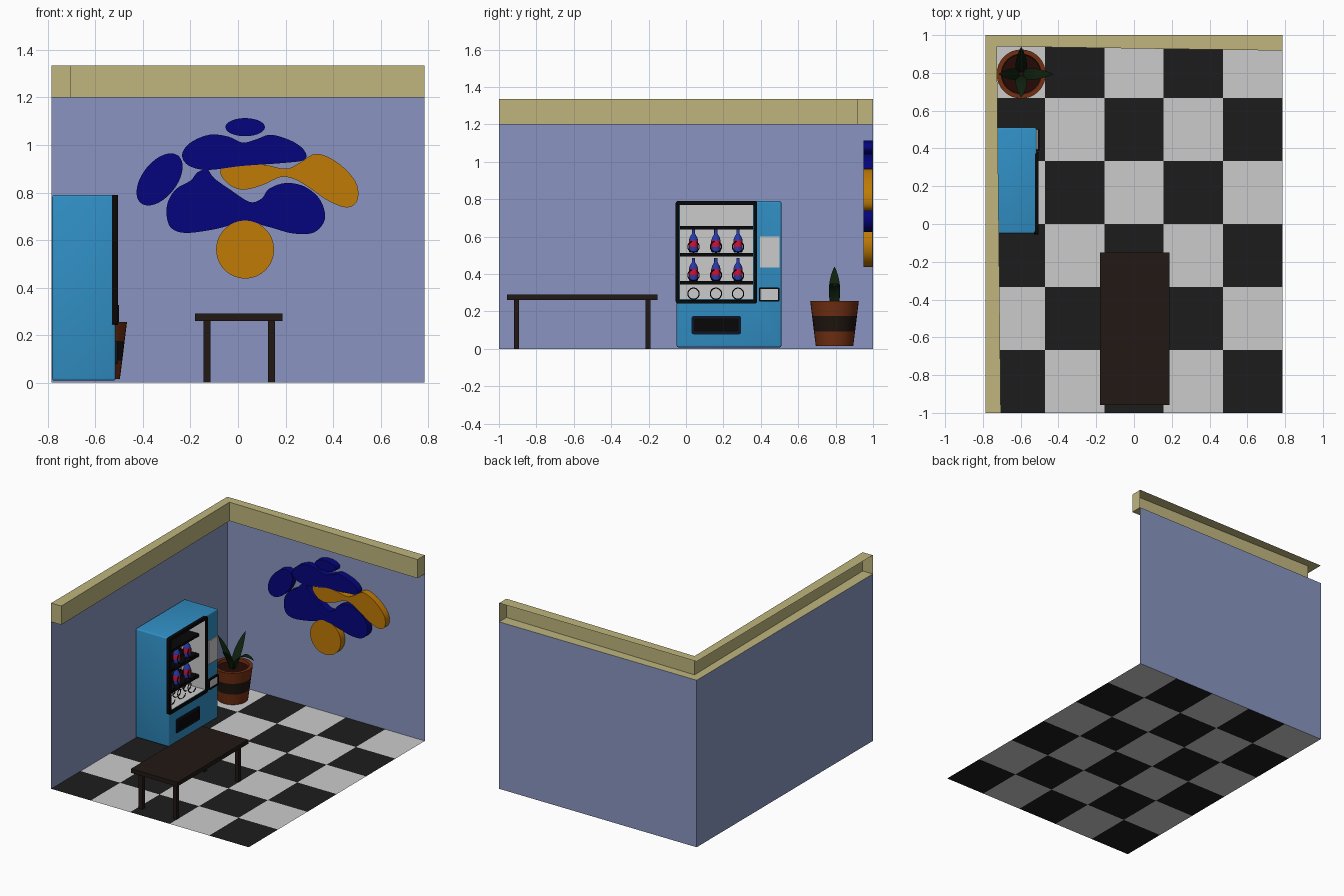
import bpy, bmesh
from math import sin, cos, pi, radians
from mathutils import Vector

if "Cube" in bpy.data.objects:
    bpy.data.objects.remove(bpy.data.objects["Cube"])


def mat(name, r, g, b):
    m = bpy.data.materials.new(name)
    m.diffuse_color = [(c / 255) ** 2.2 for c in (r, g, b)] + [1]
    m.use_nodes = True
    m.node_tree.nodes["Principled BSDF"].inputs["Base Color"].default_value = m.diffuse_color
    return m


WALL, TRIM = mat("wall_blue", 136, 148, 192), mat("trim_sand", 190, 180, 125)
DARK, LIGHT = mat("tile_dark", 34, 34, 34), mat("tile_light", 190, 190, 190)
BLUE, BLACK = mat("cabinet_blue", 52, 142, 196), mat("black", 16, 16, 16)
NAVY, ORANGE = mat("art_navy", 13, 13, 125), mat("art_orange", 190, 122, 15)
WOOD, CLAY = mat("dark_wood", 38, 30, 27), mat("clay", 112, 50, 25)
BAND, SOIL = mat("pot_band", 36, 27, 22), mat("soil", 40, 18, 14)
LEAF, FLAP = mat("leaf", 22, 38, 22), mat("flap", 20, 28, 42)
RED, COLA = mat("label_red", 200, 25, 60), mat("bottle_blue", 45, 60, 170)


def finish(name, bm, mats, smooth=False, recalc=True):
    if recalc:
        bmesh.ops.recalc_face_normals(bm, faces=bm.faces)
    me = bpy.data.meshes.new(name)
    bm.to_mesh(me)
    bm.free()
    for m in mats:
        me.materials.append(m)
    ob = bpy.data.objects.new(name, me)
    bpy.context.collection.objects.link(ob)
    if smooth:
        bpy.ops.object.select_all(action='DESELECT')
        ob.select_set(True)
        bpy.context.view_layer.objects.active = ob
        bpy.ops.object.shade_smooth_by_angle(angle=radians(35))
    return ob


def box(name, xs, ys, zs, m=None, bevel=0.0):
    bm = bmesh.new()
    bmesh.ops.create_cube(bm, size=1)
    for v in bm.verts:
        v.co = [a[0] if c < 0 else a[1] for c, a in zip(v.co, (xs, ys, zs))]
    if bevel:
        bmesh.ops.bevel(bm, geom=bm.edges[:], offset=bevel, segments=3, profile=0.5, affect='EDGES')
    return finish(name, bm, [m] if m else [], bevel > 0)


def sheet(name, corners, m):
    bm = bmesh.new()
    bm.faces.new([bm.verts.new(c) for c in corners])
    return finish(name, bm, [m], recalc=False)


def lathe(name, centre, profile, seg_mats, mats, n):
    """Revolve (radius, z) points about z; seg_mats gives a slot per profile segment."""
    bm = bmesh.new()
    rings = [[bm.verts.new((centre[0] + r * cos(2 * pi * i / n), centre[1] + r * sin(2 * pi * i / n), centre[2] + z))
              for i in range(n)] for r, z in profile]
    for a, b, s in zip(rings, rings[1:], seg_mats):
        for i in range(n):
            j = (i + 1) % n
            bm.faces.new((a[i], a[j], b[j], b[i])).material_index = s
    bm.faces.new(rings[0]).material_index = seg_mats[0]
    bm.faces.new(rings[-1]).material_index = seg_mats[-1]
    return finish(name, bm, mats, True)


def round_rect(ys, zs, r, n=4):
    pts = []
    for k, (y, z) in enumerate(((ys[1] - r, zs[1] - r), (ys[0] + r, zs[1] - r),
                                (ys[0] + r, zs[0] + r), (ys[1] - r, zs[0] + r))):
        pts += [(y + r * cos((k + i / n) * pi / 2), z + r * sin((k + i / n) * pi / 2)) for i in range(n + 1)]
    return pts


def frame(name, xs, ys, zs, t, m, r=0.012):
    """Rounded rectangular frame facing +x with border t."""
    outer = round_rect(ys, zs, r)
    inner = round_rect((ys[0] + t, ys[1] - t), (zs[0] + t, zs[1] - t), r * 0.4)
    bm = bmesh.new()
    loops = [[bm.verts.new((x, y, z)) for y, z in p]
             for p, x in ((outer, xs[0]), (outer, xs[1]), (inner, xs[1]), (inner, xs[0]))]
    n = len(outer)
    for k in range(4):
        a, b = loops[k], loops[(k + 1) % 4]
        for i in range(n):
            bm.faces.new((a[i], a[(i + 1) % n], b[(i + 1) % n], b[i]))
    return finish(name, bm, [m], True)


def art(name, pts, m, steps=5):
    """Smooth closed outline in x-z, raised off the back wall."""
    n, out = len(pts), []
    p = [Vector(q) for q in pts]
    for i in range(n):
        a, b, c, d = p[i - 1], p[i], p[(i + 1) % n], p[(i + 2) % n]
        for s in range(steps):
            t = s / steps
            out.append(0.5 * (2 * b + (c - a) * t + (2 * a - 5 * b + 4 * c - d) * t * t
                              + (3 * b - a - 3 * c + d) * t ** 3))
    bm = bmesh.new()
    f = bm.faces.new([bm.verts.new((q.x, 0.998, q.y)) for q in out])
    ext = bmesh.ops.extrude_face_region(bm, geom=[f])["geom"]
    for v in ext:
        if isinstance(v, bmesh.types.BMVert):
            v.co.y = 0.95
    return finish(name, bm, [m], True)


def ellipse(cx, cz, a, b, deg=0, n=12):
    c, s = cos(radians(deg)), sin(radians(deg))
    return [(cx + a * cos(t) * c - b * sin(t) * s, cz + a * cos(t) * s + b * sin(t) * c)
            for t in (2 * pi * i / n for i in range(n))]


# Checkered floor
X = 0.785
bm = bmesh.new()
bmesh.ops.create_grid(bm, x_segments=5, y_segments=6, size=1)
for v in bm.verts:
    v.co.x *= X
for f in bm.faces:
    c = f.calc_center_median()
    f.material_index = (int((c.x + X) / (2 * X / 5)) + int((c.y + 1) * 3)) % 2
finish("floor", bm, [DARK, LIGHT], recalc=False)

# Walls
sheet("left_wall", [(-X, 1, 0), (-X, -1, 0), (-X, -1, 1.2), (-X, 1, 1.2)], WALL)
sheet("back_wall", [(X, 1, 0), (-X, 1, 0), (-X, 1, 1.2), (X, 1, 1.2)], WALL)

# Ceiling trim: mitred channel, open at the back
bm = bmesh.new()
st = []
for o, i in (((-X, -1), (-0.705, -1)), ((-X, 1), (-0.726, 0.94)), ((X, 1), (X, 0.918))):
    st.append([bm.verts.new((*q, z)) for q, z in ((o, 1.2), (i, 1.2), (i, 1.335), (o, 1.335))])
for a, b in zip(st, st[1:]):
    for k in range(3):
        bm.faces.new((a[k], a[k + 1], b[k + 1], b[k]))
bm.faces.new(st[0])
bm.faces.new(st[-1])
finish("ceiling_trim", bm, [TRIM])

# Wall art
art("art_disc", ellipse(0.03, 0.56, 0.122, 0.122), ORANGE)
art("art_top_oval", ellipse(0.03, 1.075, 0.083, 0.038), NAVY)
art("art_left_oval", ellipse(-0.33, 0.855, 0.127, 0.073, 52), NAVY)
art("art_upper_blob", [(-.235, .96), (-.2, 1.01), (-.12, 1.043), (-.04, 1.035), (.02, 1.01), (.08, 1.025), (.14, 1.043),
                       (.23, 1.015), (.28, .975), (.28, .938), (.2, .925), (.02, .912), (-.13, .895), (-.21, .915)], NAVY)
art("art_lower_blob", [(-.3, .7), (-.28, .65), (-.22, .63), (-.1, .645), (.03, .675), (.13, .655), (.23, .628),
                       (.32, .632), (.366, .69), (.345, .77), (.28, .825), (.2, .84), (.13, .815), (.1, .775),
                       (.05, .76), (-.03, .81), (-.1, .86), (-.13, .897), (-.17, .885), (-.2, .85), (-.26, .815),
                       (-.295, .76)], NAVY)
art("art_right_blob", [(-.075, .885), (-.04, .915), (.1, .918), (.2, .9), (.26, .925), (.33, .963), (.42, .925),
                       (.495, .845), (.503, .77), (.46, .737), (.38, .765), (.3, .82), (.24, .855), (.18, .865),
                       (.1, .83), (.02, .812), (-.04, .835)], ORANGE)

# Vending machine cabinet with a cut display bay
cab = box("cabinet", (-0.782, -0.515), (-0.05, 0.51), (0.008, 0.79), BLUE, 0.01)
cut = box("bay_cutter", (-0.72, -0.45), (-0.035, 0.36), (0.265, 0.775))
cut.hide_render = cut.hide_viewport = True
mod = cab.modifiers.new("bay", 'BOOLEAN')
mod.object, mod.operation, mod.solver = cut, 'DIFFERENCE', 'EXACT'
bm = bmesh.new()
bmesh.ops.create_cube(bm, size=1)
for v in bm.verts:
    v.co = (-0.718 if v.co.x < 0 else -0.514, -0.033 if v.co.y < 0 else 0.358, 0.267 if v.co.z < 0 else 0.773)
bmesh.ops.delete(bm, geom=[f for f in bm.faces if f.calc_center_median().x > -0.52], context='FACES')
finish("bay_lining", bm, [LIGHT])
frame("door_frame", (-0.53, -0.505), (-0.055, 0.38), (0.242, 0.79), 0.02, BLACK)
box("keypad_panel", (-0.52, -0.508), (0.395, 0.5), (0.435, 0.6), LIGHT)
frame("coin_slot_frame", (-0.52, -0.5), (0.39, 0.5), (0.253, 0.327), 0.008, BLACK, 0.006)
box("coin_slot", (-0.52, -0.508), (0.396, 0.494), (0.259, 0.321), LIGHT)
frame("dispenser_frame", (-0.52, -0.508), (0.03, 0.295), (0.078, 0.175), 0.014, FLAP, 0.01)
box("dispenser_flap", (-0.52, -0.512), (0.04, 0.285), (0.088, 0.165), BLACK)

# Shelves, coils and bottles
for z in (0.353, 0.503, 0.648):
    box("shelf", (-0.718, -0.56), (-0.033, 0.358), (z - 0.009, z + 0.009), BLACK)
for zc in (0.295, 0.394, 0.546):
    for y in (0.04, 0.16, 0.278):
        cu = bpy.data.curves.new("coil", 'CURVE')
        cu.dimensions, cu.bevel_depth, cu.bevel_resolution = '3D', 0.003, 1
        sp = cu.splines.new('POLY')
        sp.points.add(80)
        for i, q in enumerate(sp.points):
            t = 2 * pi * i / 20
            q.co = (-0.71 + 0.16 * i / 80, y + 0.03 * cos(t), zc + 0.03 * sin(t), 1)
        cu.materials.append(BLACK)
        ob = bpy.data.objects.new("coil", cu)
        bpy.context.collection.objects.link(ob)
        bpy.ops.object.select_all(action='DESELECT')
        ob.select_set(True)
        bpy.context.view_layer.objects.active = ob
        bpy.ops.object.convert(target='MESH')
        if zc > 0.3:
            lathe("bottle", (-0.6, y, zc - 0.032),
                  [(.02, 0), (.025, .006), (.025, .03), (.025, .065), (.02, .082), (.009, .1), (.009, .125)],
                  [0, 0, 1, 0, 0, 0], [COLA, RED], 16)

# Bench table
box("table_top", (-0.18, 0.188), (-0.957, -0.152), (0.26, 0.29), WOOD)
for x in (-0.13, 0.141):
    for y in (-0.907, -0.203):
        box("table_leg", (x - 0.015, x + 0.015), (y - 0.013, y + 0.013), (0, 0.262), WOOD)

# Plant pot with band and soil
PX, PY = -0.597, 0.794
lathe("plant_pot", (PX, PY, 0), [(.1, .015), (.11, .093), (.12, .175), (.13, .255), (.106, .255), (.102, .23)],
      [0, 1, 0, 0, 0], [CLAY, BAND], 32)
lathe("soil", (PX, PY, 0), [(.102, .229), (.103, .233)], [0], [SOIL], 32)

# Thin curved leaves: (direction, reach, tip height, droop)
for ang, reach, top, droop in ((0, 0.17, 0.33, 0.06), (90, 0.145, 0.445, 0.0),
                               (180, 0.12, 0.44, 0.0), (270, 0.125, 0.4, 0.02)):
    d = Vector((cos(radians(ang)), sin(radians(ang)), 0))
    s = Vector((-d.y, d.x, 0))
    bm = bmesh.new()
    rows = []
    for i in range(9):
        t = i / 8
        w = 0.03 * (sin(pi * (0.2 + 0.8 * t)) ** 0.8 if t < 1 else 0) + 0.0005
        c = Vector((PX, PY, 0.23 + (top - 0.23) * t + 4 * droop * t * (1 - t))) + d * (0.01 + (reach - 0.01) * t ** 1.4)
        rows.append((bm.verts.new(c - s * w), bm.verts.new(c + s * w)))
    for a, b in zip(rows, rows[1:]):
        bm.faces.new((a[0], a[1], b[1], b[0]))
    finish("leaf", bm, [LEAF], True)
